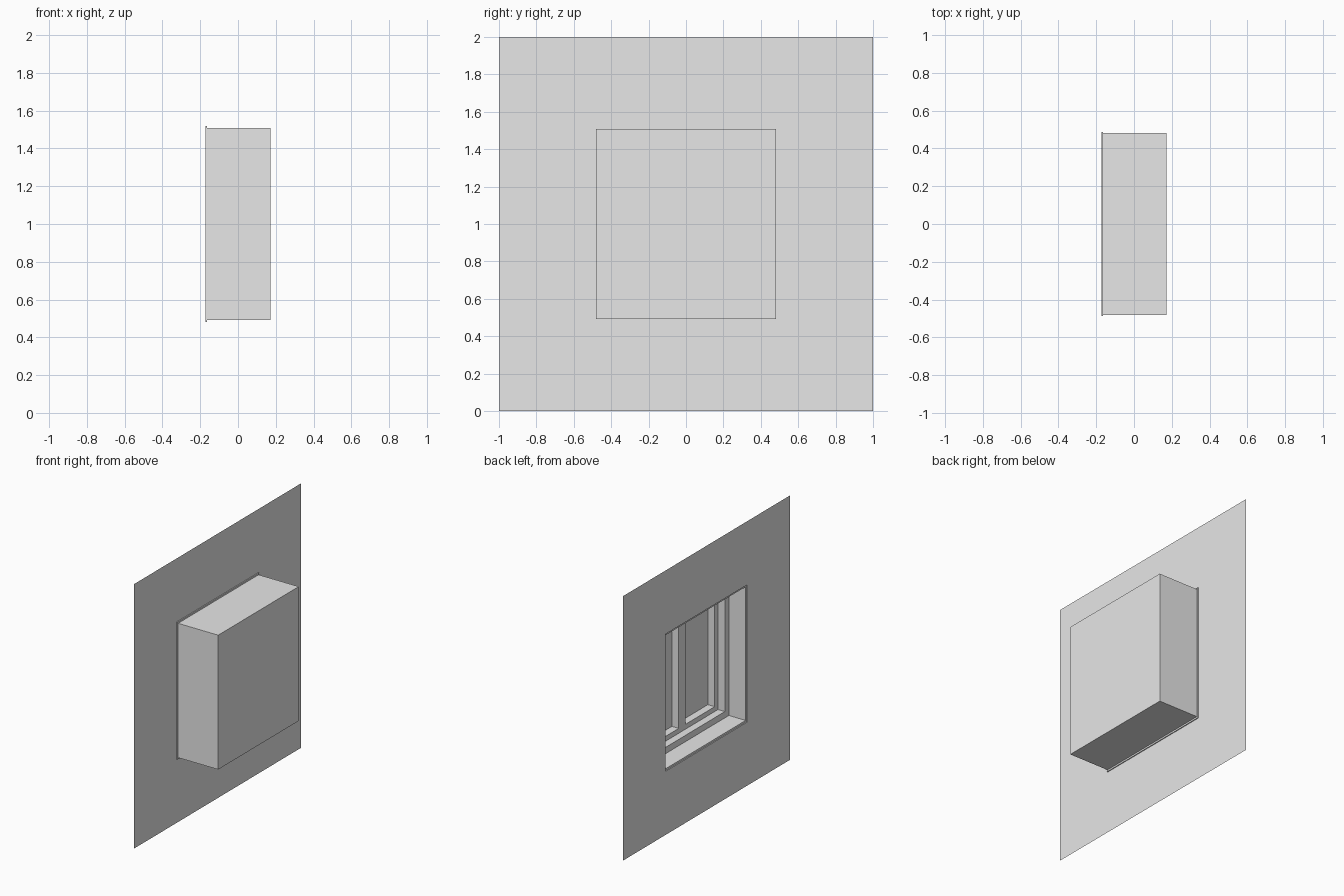
import bpy
import bmesh

cube = bpy.data.objects.get("Cube")
if cube:
    bpy.data.objects.remove(cube, do_unlink=True)

# One plain grey for everything
grey = bpy.data.materials.new("plain_grey")
grey.use_nodes = True
grey.diffuse_color = (0.8, 0.8, 0.8, 1)
grey.node_tree.nodes["Principled BSDF"].inputs["Base Color"].default_value = grey.diffuse_color

MID_Z = 1.0
WALL_X, LIP_X, FRAME_X, SASH_X, GLASS_X, BACK_X = -0.171, -0.164, -0.024, 0.033, 0.09, 0.171


def shell(name, rings, mid_y=0.0, cap=False, outward=False):
    """Join rectangular rings (x, half width, half height) into one stepped surface."""
    bm = bmesh.new()
    loops = []
    for x, w, h in rings:
        corners = ((-w, -h), (-w, h), (w, h), (w, -h))
        loops.append([bm.verts.new((x, mid_y + y, MID_Z + z)) for y, z in corners])
    for a, b in zip(loops, loops[1:]):
        for i in range(4):
            j = (i + 1) % 4
            bm.faces.new((a[i], a[j], b[j], b[i]))
    if cap:
        bm.faces.new(loops[-1])
    if outward:
        bmesh.ops.reverse_faces(bm, faces=bm.faces[:])
    mesh = bpy.data.meshes.new(name)
    bm.to_mesh(mesh)
    bm.free()
    mesh.materials.append(grey)
    obj = bpy.data.objects.new(name, mesh)
    bpy.context.collection.objects.link(obj)
    return obj


# Thin wall sheet with the window hole
shell("wall", [(WALL_X, 1.0, 1.0), (WALL_X, 0.487, 0.519)])

# Reveal with its shallow lip, then the step of the outer frame
shell("window_frame", [
    (WALL_X, 0.487, 0.519), (LIP_X, 0.487, 0.519),
    (LIP_X, 0.478, 0.505), (FRAME_X, 0.478, 0.505),
    (FRAME_X, 0.43, 0.457), (SASH_X, 0.43, 0.457),
])

# Two sashes, meeting in the middle mullion, each with a recessed pane
for side, sign in (("left", 1), ("right", -1)):
    shell(side + "_sash", [
        (SASH_X, 0.215, 0.457), (SASH_X, 0.175, 0.42), (GLASS_X, 0.175, 0.42),
    ], mid_y=sign * 0.215)
    shell(side + "_pane", [
        (GLASS_X, 0.175, 0.42), (GLASS_X, 0.16, 0.405),
    ], mid_y=sign * 0.215, cap=True)

# Closed box around the back of the window
shell("casing", [
    (WALL_X, 0.488, 0.52), (LIP_X, 0.488, 0.52),
    (LIP_X, 0.481, 0.508), (BACK_X, 0.481, 0.508),
], cap=True, outward=True)
